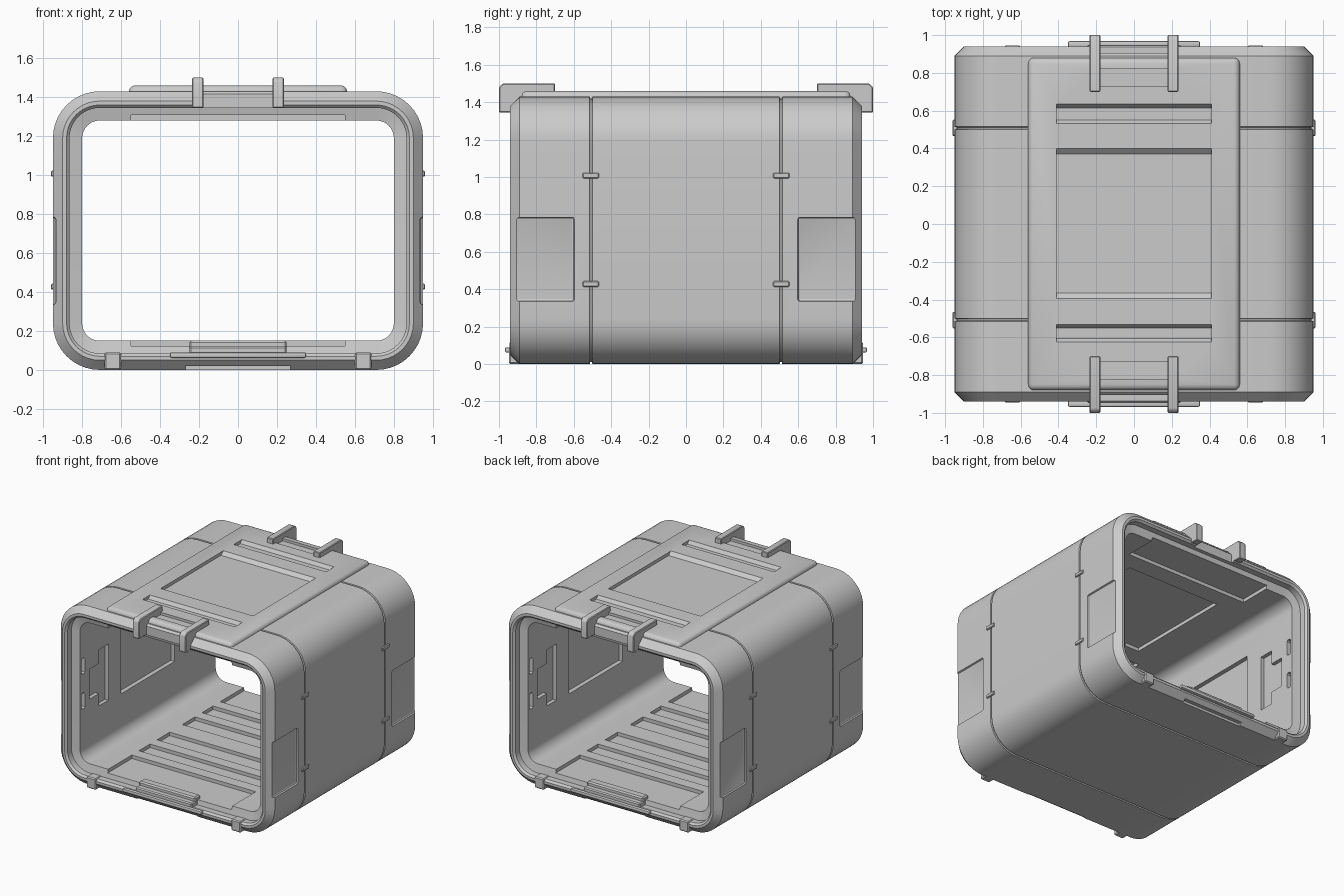
import bpy, bmesh, math
from mathutils import Vector

if "Cube" in bpy.data.objects:
    bpy.data.objects.remove(bpy.data.objects["Cube"])

W, H, R = 0.95, 1.43, 0.24


def finish(bm, name, smooth=True):
    bmesh.ops.recalc_face_normals(bm, faces=bm.faces[:])
    me = bpy.data.meshes.new(name)
    bm.to_mesh(me)
    bm.free()
    ob = bpy.data.objects.new(name, me)
    bpy.context.collection.objects.link(ob)
    if smooth:
        smooth_obj(ob)
    return ob


def smooth_obj(ob):
    bpy.ops.object.select_all(action='DESELECT')
    ob.select_set(True)
    bpy.context.view_layer.objects.active = ob
    bpy.ops.object.shade_smooth_by_angle(angle=math.radians(30))


def add_box(bm, x, y, z, bevel=0.0, seg=1):
    """Box from (min, max) ranges."""
    part = bmesh.new()
    bmesh.ops.create_cube(part, size=1)
    for v in part.verts:
        v.co = Vector([(a + b) / 2 + c * abs(b - a) for c, (a, b) in zip(v.co, (x, y, z))])
    if bevel:
        bmesh.ops.bevel(part, geom=part.edges[:], offset=bevel, segments=seg,
                        profile=0.5, affect='EDGES')
    me = bpy.data.meshes.new("tmp")
    part.to_mesh(me)
    part.free()
    bm.from_mesh(me)
    bpy.data.meshes.remove(me)


def add_prism(bm, yz, x0, x1):
    """Profile in y-z extruded along x."""
    a = [bm.verts.new((x0, y, z)) for y, z in yz]
    b = [bm.verts.new((x1, y, z)) for y, z in yz]
    bm.faces.new(a)
    bm.faces.new(b[::-1])
    for i in range(len(a)):
        j = (i + 1) % len(a)
        bm.faces.new((a[i], b[i], b[j], a[j]))


def pair(r, s):
    return r if s > 0 else (-r[1], -r[0])


def cut(ob, add, *args):
    """Subtract one solid; keep the previous mesh if the solver returns nothing useful."""
    bm = bmesh.new()
    add(bm, *args)
    c = finish(bm, ob.name + "_cutter", False)
    c.hide_render = True
    before, size = ob.data.copy(), ob.dimensions.copy()
    m = ob.modifiers.new("cut", 'BOOLEAN')
    m.object, m.operation, m.solver = c, 'DIFFERENCE', 'EXACT'
    bpy.context.view_layer.objects.active = ob
    bpy.ops.object.modifier_apply(modifier=m.name)
    bpy.data.objects.remove(c)
    if len(ob.data.polygons) < 0.7 * len(before.polygons):
        print("cut failed", args)
        ob.data = before


# Tubular shell: rounded rectangle rings lofted out, round the rim and back inside
def ring(bm, inset, y, n=10):
    r = R - inset
    pts = []
    for k, (cx, cz) in enumerate(((W - R, H - R), (R - W, H - R), (R - W, R), (W - R, R))):
        for i in range(n + 1):
            a = math.pi / 2 * (k + i / n)
            pts.append(bm.verts.new((cx + r * math.cos(a), y, cz + r * math.sin(a))))
    return pts


half = [(0.15, 0.86), (0.085, 0.875), (0.085, 0.925), (0.07, 0.94), (0.05, 0.94), (0, 0.89),
        (0, 0.515), (0.01, 0.512), (0.01, 0.503), (0, 0.50)]
prof = [(i, -y) for i, y in half] + [(i, y) for i, y in reversed(half)]
bm = bmesh.new()
rings = [ring(bm, i, y) for i, y in prof]
for a, b in zip(rings, rings[1:] + rings[:1]):
    for i in range(len(a)):
        j = (i + 1) % len(a)
        bm.faces.new((a[i], a[j], b[j], b[i]))
shell = finish(bm, "shell")

# Recesses in the shell: inner walls, side panels, floor, ceiling, rim notches
for sx in (1, -1):
    cut(shell, add_box, pair((0.775, 0.835), sx), (-0.34, 0.34), (0.49, 1.03))
    for sy in (1, -1):
        cut(shell, add_box, pair((0.935, 1.0), sx), pair((0.597, 0.922), sy), (0.335, 0.785), 0.012, 2)
        cut(shell, add_box, pair((0.775, 0.83), sx), pair((0.50, 0.62), sy), (0.50, 0.95))
        cut(shell, add_box, pair((0.775, 0.83), sx), pair((0.61, 0.74), sy), (0.60, 0.84))
        for z in ((0.55, 0.68), (0.83, 0.96)):
            cut(shell, add_box, pair((0.775, 0.86), sx), pair((0.80, 0.84), sy), z, 0.01)
for sy in (1, -1):
    for y in ((0.56, 0.90), (0.33, 0.47), (0.08, 0.24)):
        cut(shell, add_box, (-0.55, 0.55), pair(y, sy), (0.122, 0.19))
    cut(shell, add_box, (-0.55, 0.55), pair((0.60, 0.90), sy), (1.24, 1.308))
    cut(shell, add_box, (-0.27, 0.27), pair((0.88, 1.0), sy), (-0.05, 0.02))
    cut(shell, add_box, (-0.18, 0.18), pair((0.905, 1.0), sy), (1.31, 1.5))
cut(shell, add_box, (-0.42, 0.42), (-0.45, 0.45), (1.24, 1.308))
smooth_obj(shell)

# Raised roof panel with window recess and end slots
bm = bmesh.new()
add_box(bm, (-0.56, 0.56), (-0.88, 0.88), (1.38, 1.46), 0.03, 3)
panel = finish(bm, "roof_panel")
for y0, y1, s in ((-0.365, 0.37, 0.03), (0.55, 0.615, 0.02), (-0.605, -0.55, 0.02)):
    recess = [(y0 - s, 1.461), (y1 + s, 1.461), (y1, 1.434), (y0, 1.434)]
    cut(panel, add_prism, recess, -0.41, 0.41)
for sy in (1, -1):
    cut(panel, add_box, (-0.18, 0.18), pair((0.73, 0.82), sy), (1.44, 1.5))
smooth_obj(panel)

# Parts repeated at both open ends
for sy, end in ((1, "back"), (-1, "front")):
    # Roof hooks
    outline = [(0.70, 1.5), (0.98, 1.5), (1.0, 1.48), (1.0, 1.345), (0.94, 1.345),
               (0.89, 1.40), (0.70, 1.42)]
    bm = bmesh.new()
    for x0 in (0.178, -0.236):
        add_prism(bm, [(y * sy, z) for y, z in outline], x0, x0 + 0.058)
    bmesh.ops.recalc_face_normals(bm, faces=bm.faces[:])
    bmesh.ops.bevel(bm, geom=bm.edges[:], offset=0.005, segments=1, affect='EDGES')
    finish(bm, end + "_roof_hooks")

    # Sill latch and hinge rod
    bm = bmesh.new()
    add_box(bm, (-0.25, 0.25), pair((0.85, 0.945), sy), (0.07, 0.12), 0.008)
    add_box(bm, (-0.25, 0.25), pair((0.83, 0.90), sy), (0.09, 0.15), 0.01)
    add_box(bm, (-0.35, 0.35), pair((0.935, 0.968), sy), (0.062, 0.09), 0.009, 2)
    finish(bm, end + "_sill_latch")

    # Lower clips filling the rim chamfer
    bm = bmesh.new()
    for sx in (1, -1):
        add_box(bm, pair((0.60, 0.685), sx), pair((0.87, 0.946), sy), (0.0, 0.09), 0.008)
    finish(bm, end + "_lower_clips")

    # Seam clips on the side walls
    bm = bmesh.new()
    for sx in (1, -1):
        for z in (0.428, 1.008):
            x = pair((0.93, 0.96), sx)
            add_box(bm, x, pair((0.465, 0.553), sy), (z - 0.015, z + 0.015), 0.005)
    finish(bm, end + "_seam_clips")
